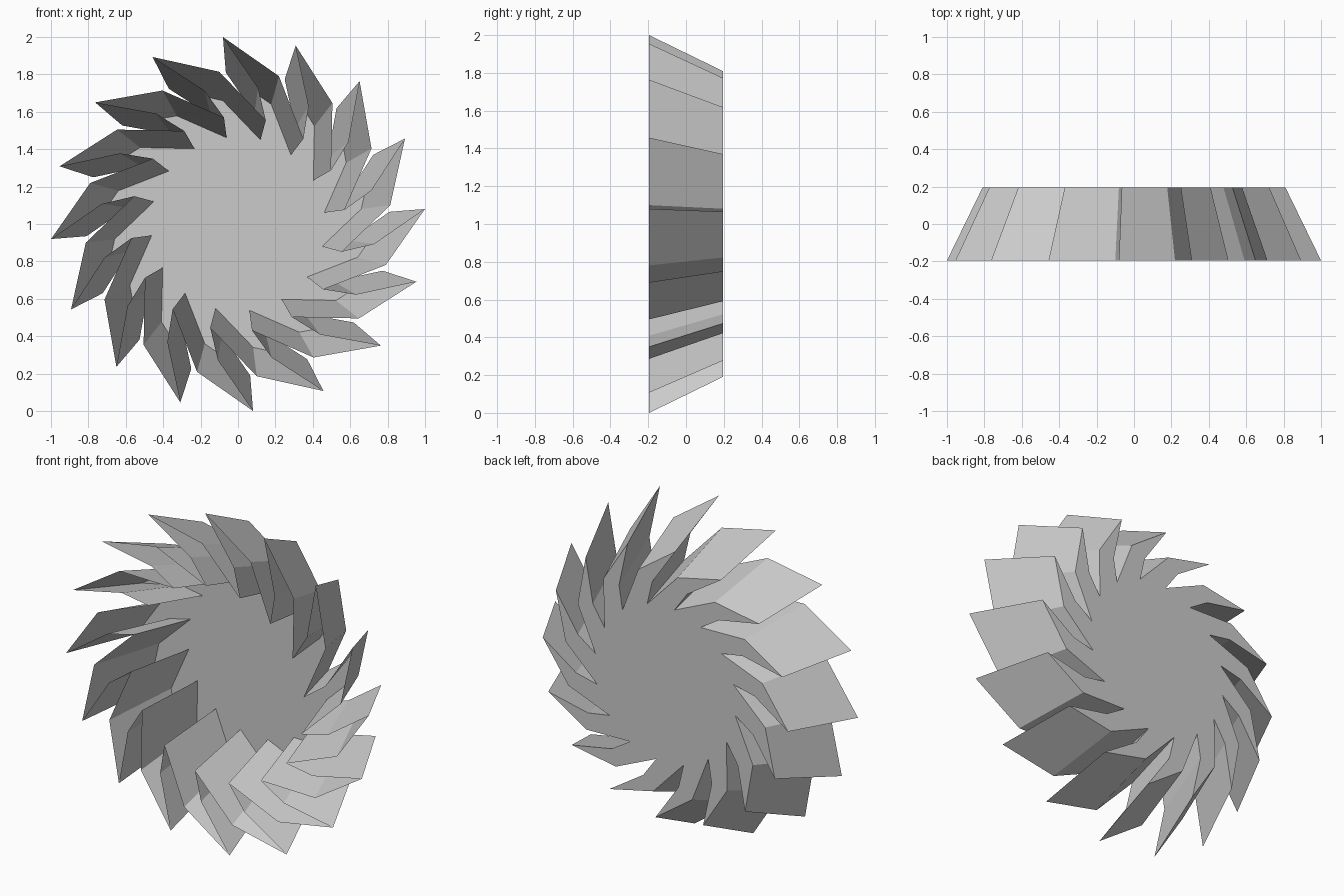
import bpy, bmesh
from math import radians, cos, sin

if "Cube" in bpy.data.objects:
    bpy.data.objects.remove(bpy.data.objects["Cube"])

TEETH = 16
HALF_DEPTH = 0.195
BACK_SCALE = 0.81
# one swept tooth, as (radius, angle): valley, underside kink, tip, upper kink
TOOTH = [(0.574, 75.0), (0.736, 81.6), (1.003, 94.6), (0.82, 75.0 - 0.5)]


def outline(scale):
    pts = []
    for i in range(TEETH):
        for r, a in TOOTH:
            t = radians(a - i * 360 / TEETH)
            pts.append((r * scale * cos(t), 1 + r * scale * sin(t)))
    return pts


bm = bmesh.new()
front = [bm.verts.new((x, -HALF_DEPTH, z)) for x, z in outline(1)]
back = [bm.verts.new((x, HALF_DEPTH, z)) for x, z in outline(BACK_SCALE)]

# tapered toothed wall, open at the front
n = len(front)
for i in range(n):
    j = (i + 1) % n
    bm.faces.new((front[i], back[i], back[j], front[j]))

# flat back plate
bm.faces.new(back)
bmesh.ops.recalc_face_normals(bm, faces=bm.faces)

mesh = bpy.data.meshes.new("toothed_cup")
bm.to_mesh(mesh)
bm.free()
bpy.context.collection.objects.link(bpy.data.objects.new("toothed_cup", mesh))
